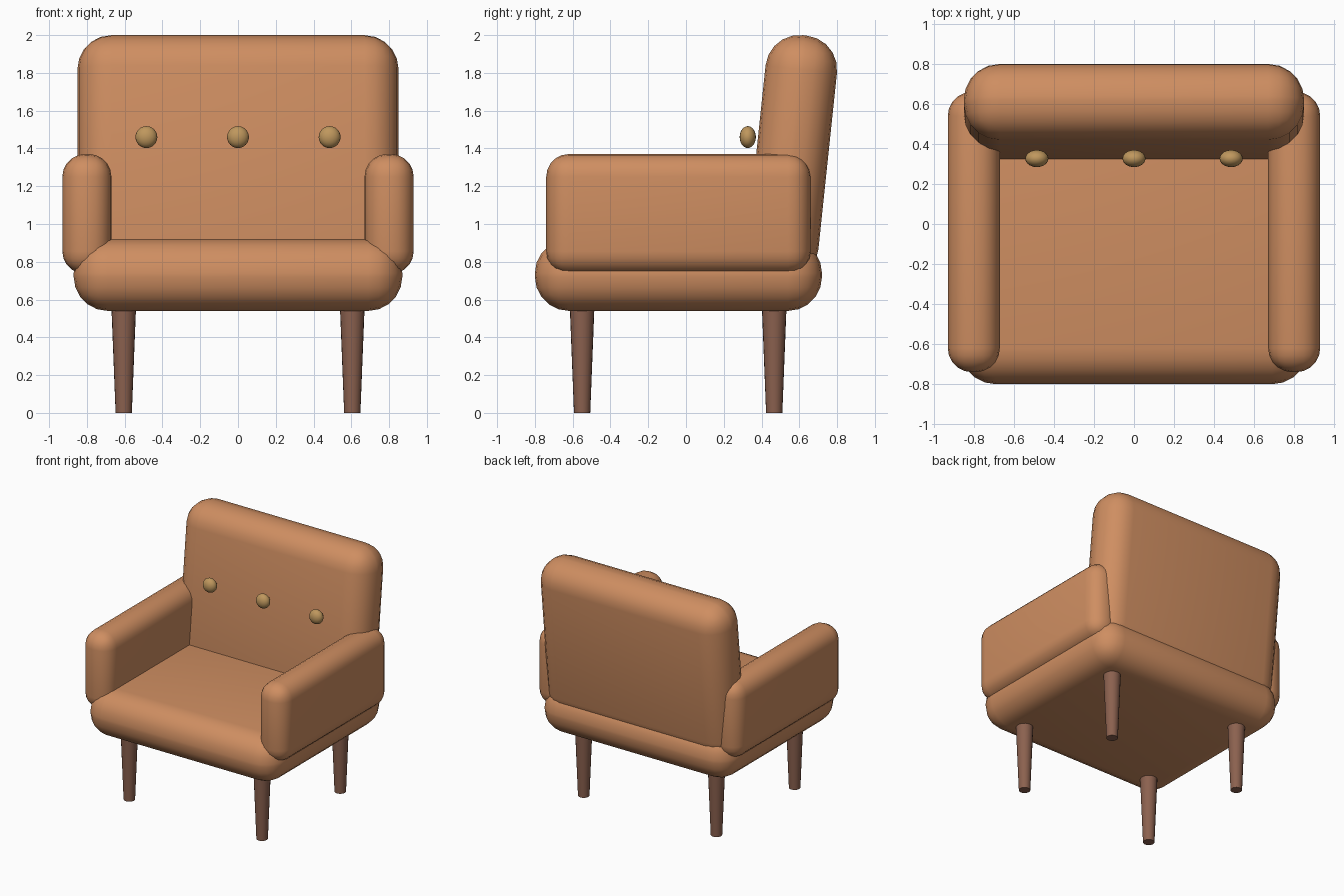
import bpy
import bmesh
import math
from mathutils import Matrix

if "Cube" in bpy.data.objects:
    bpy.data.objects.remove(bpy.data.objects["Cube"], do_unlink=True)


def material(name, rgb):
    mat = bpy.data.materials.new(name)
    mat.use_nodes = True
    mat.diffuse_color = (*rgb, 1)
    mat.node_tree.nodes["Principled BSDF"].inputs["Base Color"].default_value = (*rgb, 1)
    return mat


leather = material("tan leather", (0.62, 0.27, 0.12))
wood = material("dark wood", (0.26, 0.12, 0.078))
brass = material("brass", (0.52, 0.31, 0.11))


def finish(name, bm, mat, location, tilt=0):
    mesh = bpy.data.meshes.new(name)
    bm.to_mesh(mesh)
    bm.free()
    mesh.materials.append(mat)
    obj = bpy.data.objects.new(name, mesh)
    bpy.context.collection.objects.link(obj)
    obj.location = location
    obj.rotation_euler.x = tilt
    bpy.ops.object.select_all(action="DESELECT")
    obj.select_set(True)
    bpy.context.view_layer.objects.active = obj
    bpy.ops.object.shade_smooth_by_angle(angle=math.radians(40))
    return obj


def cushion(name, size, radius, location, tilt=0):
    """Box with generously rounded edges."""
    bm = bmesh.new()
    bmesh.ops.create_cube(bm, size=1, matrix=Matrix.Diagonal((*size, 1)))
    bmesh.ops.bevel(bm, geom=bm.edges[:], offset=radius, segments=5,
                    profile=0.5, affect="EDGES")
    return finish(name, bm, leather, location, tilt)


# Upholstery
cushion("seat", (1.74, 1.52, 0.38), 0.18, (0, -0.04, 0.73))
cushion("backrest", (1.70, 0.38, 1.30), 0.18, (0, 0.561, 1.352), math.radians(-6))
for side, sx in (("left", 1), ("right", -1)):
    cushion(side + "_arm", (0.26, 1.40, 0.635), 0.12, (sx * 0.80, -0.04, 1.053))

# Tapered legs
for side, sx in (("left", 1), ("right", -1)):
    for end, y in (("front", -0.55), ("back", 0.467)):
        bm = bmesh.new()
        bmesh.ops.create_cone(bm, cap_ends=True, segments=20, radius1=0.043,
                              radius2=0.066, depth=0.58)
        finish(f"{end}_{side}_leg", bm, wood, (sx * 0.605, y, 0.29))

# Flattened buttons in front of the backrest
for name, x in (("right", -0.485), ("middle", 0), ("left", 0.485)):
    bm = bmesh.new()
    bmesh.ops.create_uvsphere(bm, u_segments=20, v_segments=12, radius=1,
                              matrix=Matrix.Diagonal((0.058, 0.043, 0.058, 1)))
    finish(name + "_button", bm, brass, (x, 0.327, 1.46))
